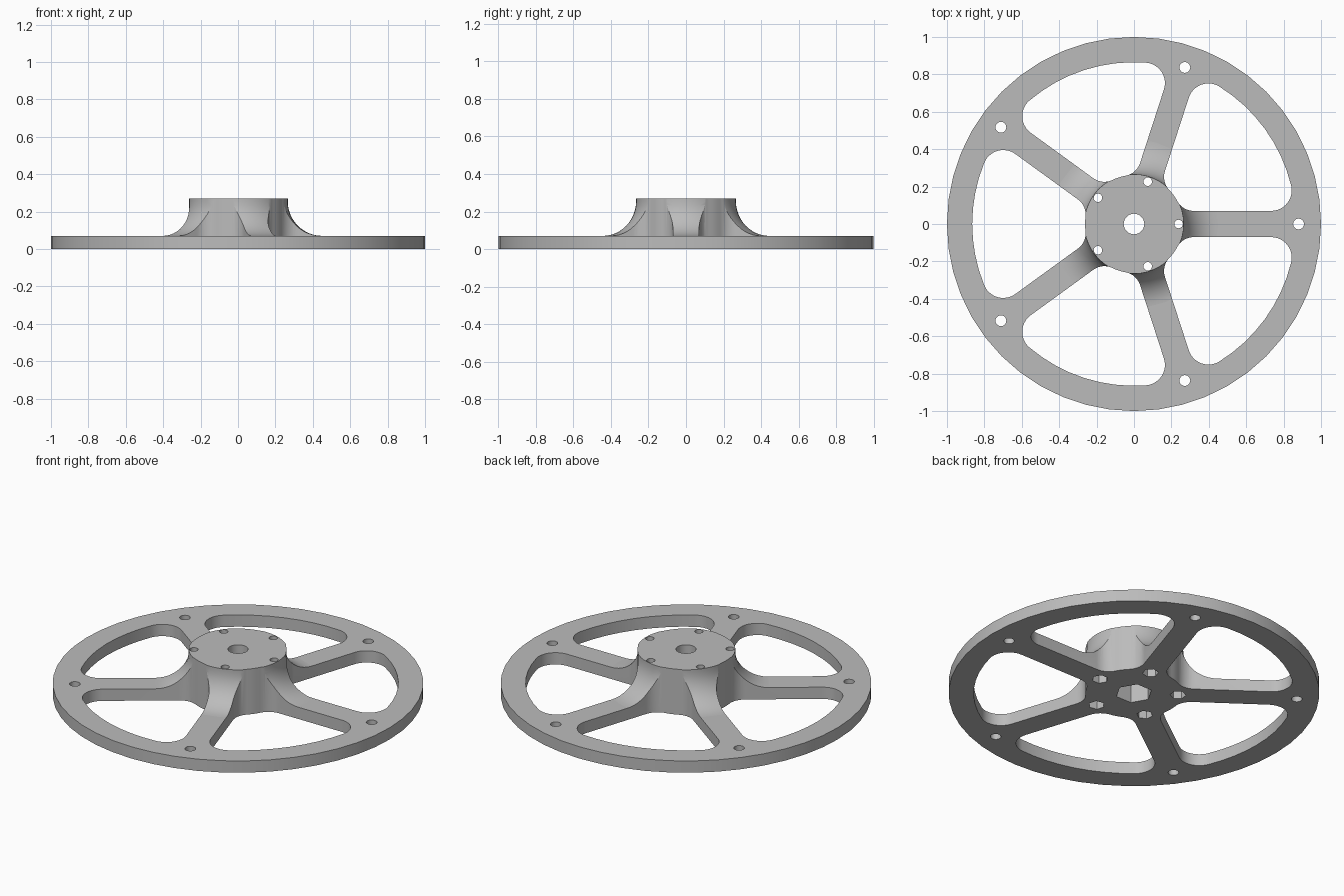
import bpy, bmesh
from math import sin, cos, pi, radians, hypot, asin, sqrt

if "Cube" in bpy.data.objects:
    bpy.data.objects.remove(bpy.data.objects["Cube"])

SPOKES = 5
STEP = 2 * pi / SPOKES
PLATE = 0.07
HUB_R, HUB_TOP = 0.266, 0.27
FLARE = 0.185

grey = bpy.data.materials.new("plain grey")
grey.use_nodes = True
grey.diffuse_color = (0.5, 0.5, 0.5, 1)
grey.node_tree.nodes["Principled BSDF"].inputs["Base Color"].default_value = (0.5, 0.5, 0.5, 1)


def finish(bm, name):
    bmesh.ops.recalc_face_normals(bm, faces=bm.faces)
    mesh = bpy.data.meshes.new(name)
    bm.to_mesh(mesh)
    bm.free()
    obj = bpy.data.objects.new(name, mesh)
    bpy.context.collection.objects.link(obj)
    return obj


def arc(cx, cy, r, a0, a1, n):
    return [(cx + r * cos(a0 + (a1 - a0) * i / n), cy + r * sin(a0 + (a1 - a0) * i / n))
            for i in range(n + 1)]


def prisms(name, outline, z0, z1, count=SPOKES):
    """Upright prisms of one outline, repeated around the axle."""
    bm = bmesh.new()
    for k in range(count):
        c, s = cos(k * STEP), sin(k * STEP)
        face = bm.faces.new([bm.verts.new((x * c - y * s, x * s + y * c, z0)) for x, y in outline])
        ext = bmesh.ops.extrude_face_region(bm, geom=[face])["geom"]
        verts = [v for v in ext if isinstance(v, bmesh.types.BMVert)]
        bmesh.ops.translate(bm, verts=verts, vec=(0, 0, z1 - z0))
    obj = finish(bm, name)
    obj.hide_render = True
    return obj


def ngon(cx, r, sides):
    return arc(cx, 0, r, 0, 2 * pi, sides)[:-1]


# Turned blank: flat disc with a flared hub
profile = [(0, 0), (1, 0), (1, PLATE)]
profile += arc(HUB_R + FLARE, PLATE + FLARE, FLARE, -pi / 2, -pi, 12)
profile += [(HUB_R, HUB_TOP), (0, HUB_TOP)]
bm = bmesh.new()
pts = [bm.verts.new((r, 0, z)) for r, z in profile]
edges = [bm.edges.new(pair) for pair in zip(pts, pts[1:])]
bmesh.ops.spin(bm, geom=pts + edges, cent=(0, 0, 0), axis=(0, 0, 1),
               angle=2 * pi, steps=48, use_duplicate=False)
bmesh.ops.remove_doubles(bm, verts=bm.verts, dist=1e-5)
bmesh.ops.dissolve_limit(bm, angle_limit=radians(0.5), verts=bm.verts, edges=bm.edges)
wheel = finish(bm, "spoked_wheel")

# Window outline: rim arc, hub arc and four rounded corners, mirrored about its middle
half_w, rim_r, hub_r, r_out, r_in = 0.07, 0.865, 0.262, 0.11, 0.1
a_out = asin((half_w + r_out) / (rim_r - r_out))
a_in = asin((half_w + r_in) / (hub_r + r_in))
x_out = sqrt((rim_r - r_out) ** 2 - (half_w + r_out) ** 2)
x_in = sqrt((hub_r + r_in) ** 2 - (half_w + r_in) ** 2)
half = arc(0, 0, hub_r, STEP / 2, a_in, 2)[:-1]
half += arc(x_in, half_w + r_in, r_in, a_in - pi, -pi / 2, 8)
half += arc(x_out, half_w + r_out, r_out, -pi / 2, a_out, 12)
half += arc(0, 0, rim_r, a_out, STEP / 2, 4)[1:]
c2, s2 = cos(STEP), sin(STEP)
other = [(x * c2 + y * s2, x * s2 - y * c2) for x, y in half[1:-1]]
window = half + other[::-1]

cutters = [
    prisms("window_cutter", window, -0.1, 0.5),
    prisms("rim_hole_cutter", ngon(0.88, 0.029, 20), -0.1, 0.5),
    prisms("hub_hole_cutter", ngon(0.238, 0.023, 16), -0.1, 0.5),
    prisms("nut_pocket_cutter", ngon(0.238, 0.044, 6), -0.1, 0.09),
    prisms("axle_hole_cutter", ngon(0, 0.055, 24), -0.1, 0.5, 1),
    prisms("axle_nut_pocket_cutter", ngon(0, 0.1, 6), -0.1, 0.13, 1),
]
for cutter in cutters:
    mod = wheel.modifiers.new(cutter.name, "BOOLEAN")
    mod.operation, mod.solver, mod.object = "DIFFERENCE", "EXACT", cutter

# Bake the cuts and drop the cutters
result = bpy.data.meshes.new_from_object(
    wheel.evaluated_get(bpy.context.evaluated_depsgraph_get()))
wheel.modifiers.clear()
wheel.data = result
for cutter in cutters:
    bpy.data.objects.remove(cutter)
result.materials.clear()
result.materials.append(grey)

# Smooth round walls, crisp flat faces
bpy.ops.object.select_all(action="DESELECT")
wheel.select_set(True)
bpy.context.view_layer.objects.active = wheel
bpy.ops.object.shade_smooth_by_angle(angle=radians(25))
for poly in result.polygons:
    if abs(poly.normal.z) > 0.9999:
        poly.use_smooth = False
